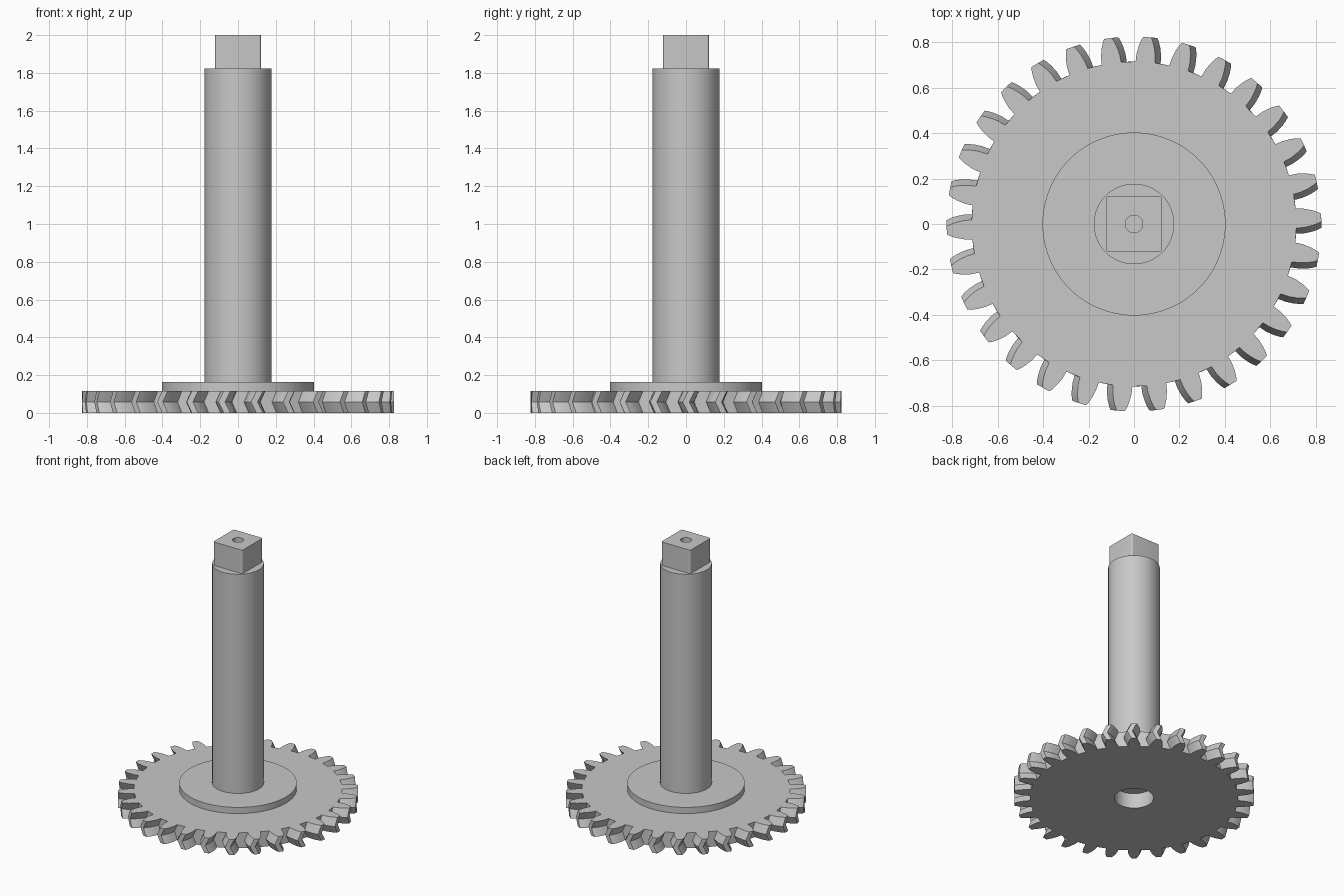
import bpy, bmesh
from math import cos, sin, pi, radians

cube = bpy.data.objects.get("Cube")
if cube:
    bpy.data.objects.remove(cube, do_unlink=True)

steel = bpy.data.materials.new("grey_steel")
steel.use_nodes = True
steel.diffuse_color = (0.58, 0.58, 0.58, 1)
bsdf = next(n for n in steel.node_tree.nodes if n.type == 'BSDF_PRINCIPLED')
bsdf.inputs["Base Color"].default_value = steel.diffuse_color

TEETH = 30
GEAR_TOP = 0.116
FLANGE_TOP = 0.163
SHAFT_TOP = 1.822
TWIST = radians(2)


def circle(radius, count=96):
    return [(radius * cos(2 * pi * i / count), radius * sin(2 * pi * i / count))
            for i in range(count)]


def rounded_square(half, corner, steps=6):
    points = []
    for quarter, (sx, sy) in enumerate([(1, 1), (-1, 1), (-1, -1), (1, -1)]):
        for i in range(steps + 1):
            a = (quarter + i / steps) * pi / 2
            points.append((sx * (half - corner) + corner * cos(a),
                           sy * (half - corner) + corner * sin(a)))
    return points


def gear_outline(turn):
    # radius and half angle along one tooth flank, root to tip
    flank = [(0.715, 0.060), (0.75, 0.055), (0.785, 0.043), (0.808, 0.032), (0.825, 0.021)]
    tooth = [(r, -a) for r, a in flank] + [(r, a) for r, a in reversed(flank)]
    return [(r * cos(turn + a + 2 * pi * t / TEETH), r * sin(turn + a + 2 * pi * t / TEETH))
            for t in range(TEETH) for r, a in tooth]


def build(name, layers, hole=None):
    """Skin a stack of (outline, z) layers; hole = (radius, rim z, floor z)."""
    bm = bmesh.new()

    def add_loop(outline, z):
        verts = [bm.verts.new((x, y, z)) for x, y in outline]
        edges = [bm.edges.new((v, verts[i - 1])) for i, v in enumerate(verts)]
        return verts, edges

    def skin(a, b):
        for i in range(len(a)):
            bm.faces.new((a[i - 1], a[i], b[i], b[i - 1]))

    loops = [add_loop(*layer) for layer in layers]
    for lower, upper in zip(loops, loops[1:]):
        skin(lower[0], upper[0])
    for (verts, edges), (_, z) in ((loops[0], layers[0]), (loops[-1], layers[-1])):
        if hole and hole[1] == z:
            rim = add_loop(circle(hole[0], 48), z)
            floor = add_loop(circle(hole[0], 48), hole[2])
            skin(rim[0], floor[0])
            bm.faces.new(floor[0])
            bmesh.ops.triangle_fill(bm, edges=edges + rim[1], use_beauty=True)
        else:
            bm.faces.new(verts)
    bmesh.ops.recalc_face_normals(bm, faces=bm.faces)
    mesh = bpy.data.meshes.new(name)
    bm.to_mesh(mesh)
    bm.free()
    mesh.materials.append(steel)
    obj = bpy.data.objects.new(name, mesh)
    bpy.context.collection.objects.link(obj)
    bpy.ops.object.select_all(action='DESELECT')
    obj.select_set(True)
    bpy.context.view_layer.objects.active = obj
    bpy.ops.object.shade_smooth_by_angle(angle=radians(30))
    return obj


# Herringbone gear with a blind bore underneath
build("gear_wheel",
      [(gear_outline(TWIST), 0), (gear_outline(0), GEAR_TOP / 2), (gear_outline(TWIST), GEAR_TOP)],
      hole=(0.135, 0, GEAR_TOP - 0.002))

# Hub flange and shaft
build("hub_flange", [(circle(0.403), GEAR_TOP), (circle(0.403), FLANGE_TOP)])
build("shaft", [(circle(0.177), FLANGE_TOP), (circle(0.177), SHAFT_TOP)])

# Square drive end with a screw hole
square = rounded_square(0.122, 0.012)
build("square_drive", [(square, SHAFT_TOP), (square, 2)], hole=(0.038, 2, SHAFT_TOP + 0.01))
